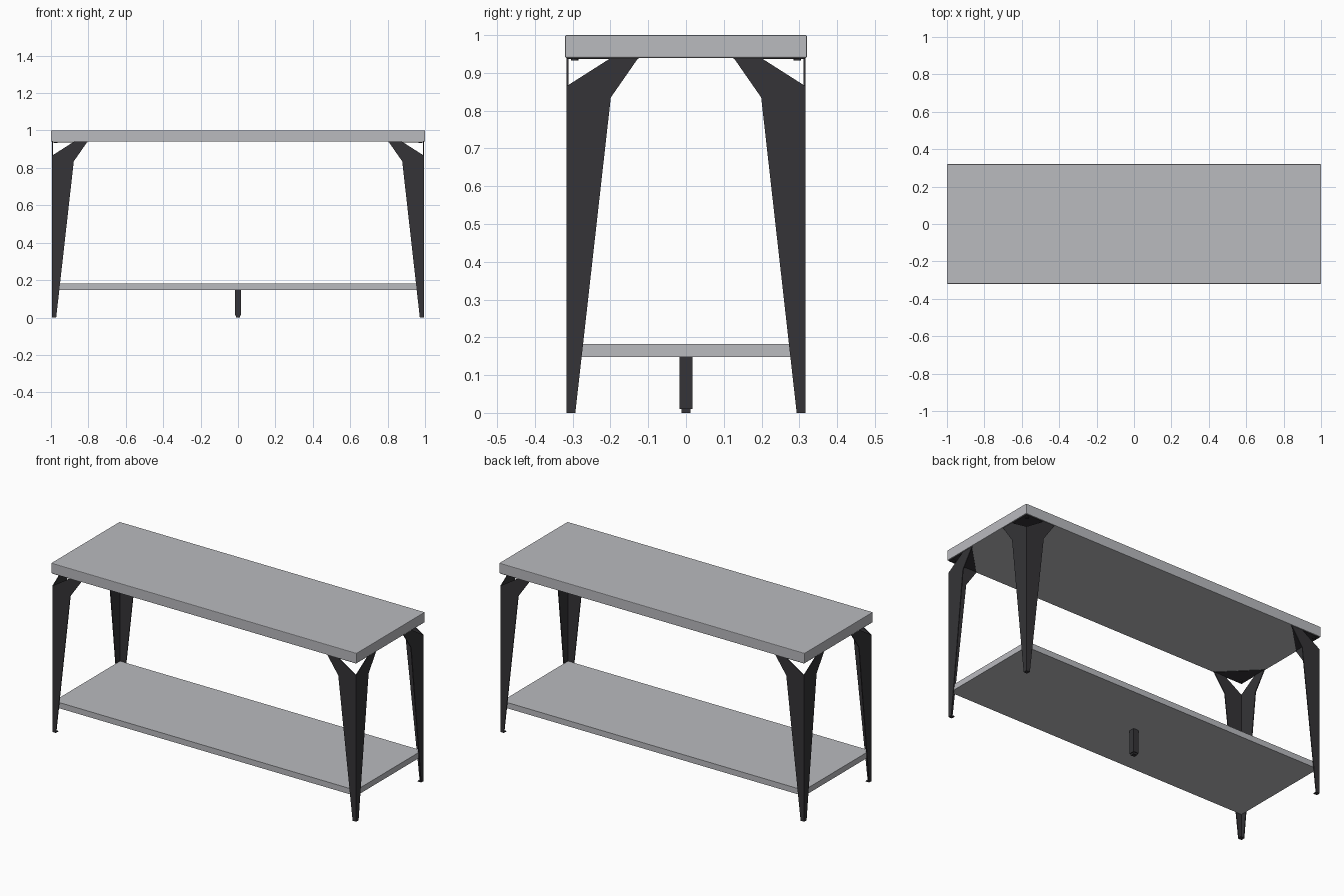
import bpy
import bmesh
from mathutils import Matrix

if "Cube" in bpy.data.objects:
    bpy.data.objects.remove(bpy.data.objects["Cube"], do_unlink=True)


def material(name, colour):
    m = bpy.data.materials.new(name)
    m.use_nodes = True
    m.diffuse_color = colour
    m.node_tree.nodes["Principled BSDF"].inputs["Base Color"].default_value = colour
    return m


GREY = material("light grey board", (0.49, 0.495, 0.52, 1))
DARK = material("charcoal metal", (0.035, 0.034, 0.038, 1))


def finish(name, bm, mat):
    bmesh.ops.recalc_face_normals(bm, faces=bm.faces)
    mesh = bpy.data.meshes.new(name)
    bm.to_mesh(mesh)
    bm.free()
    mesh.materials.append(mat)
    ob = bpy.data.objects.new(name, mesh)
    bpy.context.collection.objects.link(ob)
    return ob


def box(name, half_x, half_y, z0, z1, mat, bevel=0):
    bm = bmesh.new()
    bmesh.ops.create_cube(bm, size=1)
    bmesh.ops.scale(bm, vec=(2 * half_x, 2 * half_y, z1 - z0), verts=bm.verts)
    bmesh.ops.translate(bm, vec=(0, 0, (z0 + z1) / 2), verts=bm.verts)
    ob = finish(name, bm, mat)
    if bevel:
        mod = ob.modifiers.new("soft edges", "BEVEL")
        mod.width = bevel
        mod.segments = 2
    return ob


def prism(bm, points, offset):
    """Extrude a flat outline along an offset."""
    face = bm.faces.new([bm.verts.new(p) for p in points])
    out = bmesh.ops.extrude_face_region(bm, geom=[face])
    verts = [g for g in out["geom"] if isinstance(g, bmesh.types.BMVert)]
    bmesh.ops.translate(bm, vec=offset, verts=verts)


# Boards
TOP_UNDER = 0.94
box("table_top", 1.0, 0.32, TOP_UNDER, 1.0, GREY, 0.003)
box("lower_shelf", 0.989, 0.309, 0.148, 0.182, GREY)

# Centre support with a narrower foot
box("centre_support", 0.017, 0.017, 0.01, 0.148, DARK)
box("centre_foot", 0.012, 0.012, 0, 0.01, DARK)

# Corner legs: two bent-profile plates meeting at the outer edge
PROFILE = [(0, 0), (0.023, 0), (0.117, 0.835), (0.19, TOP_UNDER),
           (0.118, TOP_UNDER), (0, 0.865)]
PLATE = 0.005
FLANGE = TOP_UNDER - 0.003
for sx, side in ((1, "left"), (-1, "right")):
    for sy, end in ((-1, "front"), (1, "back")):
        bm = bmesh.new()
        prism(bm, [(d, 0, z) for d, z in PROFILE], (0, PLATE, 0))
        prism(bm, [(0, d, z) for d, z in PROFILE], (PLATE, 0, 0))
        # Fixing flange under the top and pad at the floor
        prism(bm, [(0, 0, FLANGE), (0.19, 0, FLANGE), (0, 0.19, FLANGE)],
              (0, 0, 0.0025))
        prism(bm, [(0, 0, 0), (0.023, 0, 0), (0.023, 0.023, 0), (0, 0.023, 0)],
              (0, 0, 0.004))
        # Screw head
        bmesh.ops.create_cone(bm, cap_ends=True, segments=16, radius1=0.01,
                              radius2=0.01, depth=0.006,
                              matrix=Matrix.Translation((0.021, 0.021, 0.936)))
        for v in bm.verts:
            v.co.x = sx * (0.995 - v.co.x)
            v.co.y = sy * (0.316 - v.co.y)
        finish(f"{end}_{side}_leg", bm, DARK)
